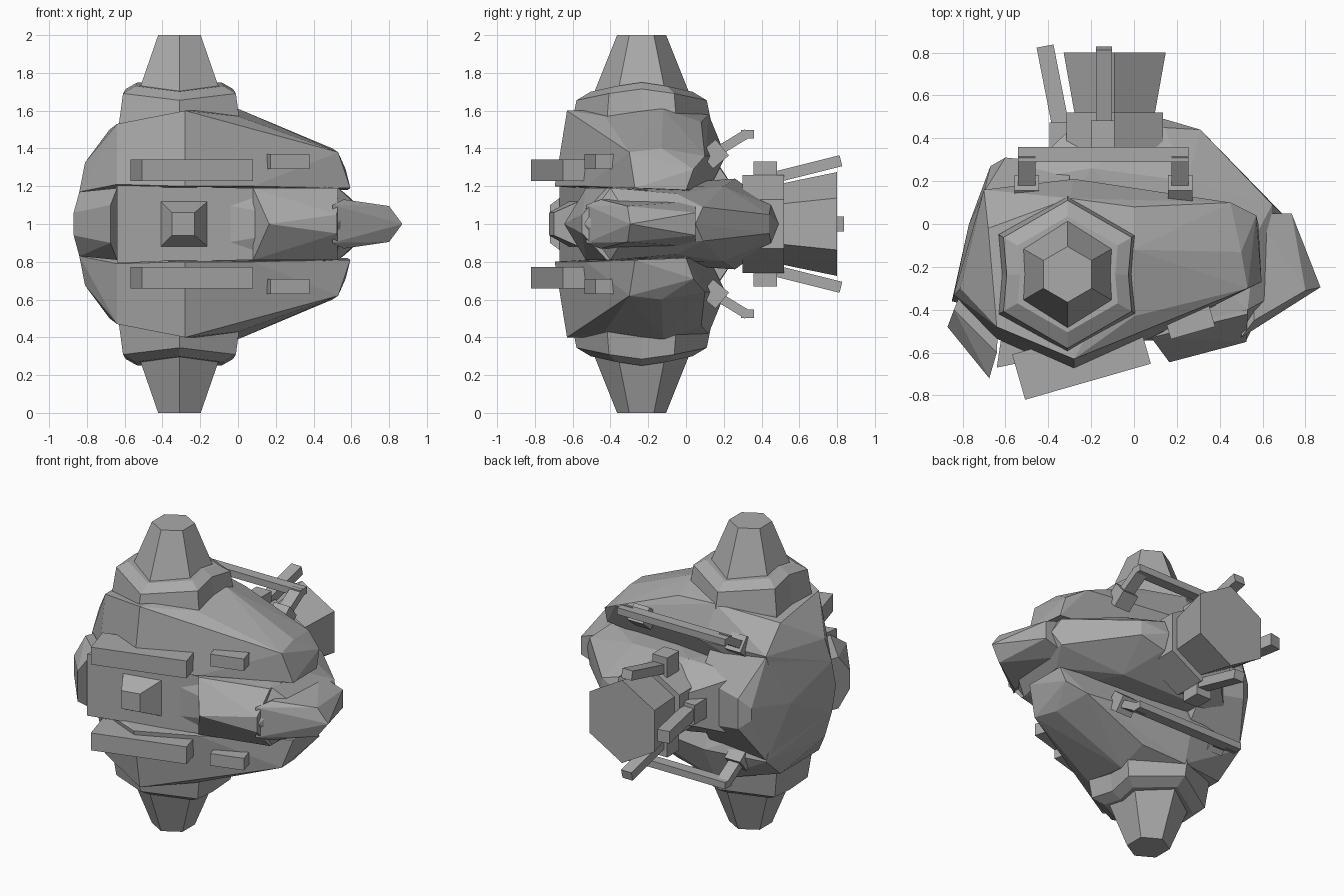
import bpy, bmesh, math
from mathutils import Vector, Matrix

if "Cube" in bpy.data.objects:
    bpy.data.objects.remove(bpy.data.objects["Cube"])

grey = bpy.data.materials.new("plain grey")
grey.diffuse_color = (0.4, 0.4, 0.4, 1)
grey.use_nodes = True
grey.node_tree.nodes["Principled BSDF"].inputs["Base Color"].default_value = grey.diffuse_color


def finish(name, bm, mirror=False):
    """All parts are modelled relative to the mid plane, one unit up."""
    bmesh.ops.recalc_face_normals(bm, faces=bm.faces)
    me = bpy.data.meshes.new(name)
    bm.to_mesh(me)
    bm.free()
    me.materials.append(grey)
    ob = bpy.data.objects.new(name, me)
    ob.location.z = 1
    bpy.context.collection.objects.link(ob)
    if mirror:
        m = ob.modifiers.new("mirror", 'MIRROR')
        m.use_axis = (False, False, True)
        m.use_mirror_merge = False
    return ob


def hull(name, pts, mirror=False, both=False):
    """Convex faceted solid; both adds the points reflected below."""
    pts = list(pts)
    if both:
        pts += [(x, y, -z) for x, y, z in pts if z]
    bm = bmesh.new()
    for p in pts:
        bm.verts.new(p)
    out = bmesh.ops.convex_hull(bm, input=bm.verts[:])
    junk = {e for e in out["geom_interior"] + out["geom_unused"]
            if isinstance(e, bmesh.types.BMVert)}
    bmesh.ops.delete(bm, geom=list(junk), context='VERTS')
    bmesh.ops.dissolve_limit(bm, angle_limit=0.06, verts=bm.verts[:], edges=bm.edges[:])
    return finish(name, bm, mirror)


def loft(name, rings, mirror=False):
    bm = bmesh.new()
    rows = [[bm.verts.new(p) for p in r] for r in rings]
    n = len(rows[0])
    for a, b in zip(rows, rows[1:]):
        for i in range(n):
            j = (i + 1) % n
            bm.faces.new((a[i], a[j], b[j], b[i]))
    bm.faces.new(rows[0])
    bm.faces.new(rows[-1])
    return finish(name, bm, mirror)


def box(name, centre, size, rot=(0, 0, 0), mirror=False):
    bm = bmesh.new()
    bmesh.ops.create_cube(bm, size=1)
    mat = Matrix.Translation(centre)
    for axis, a in zip("XYZ", rot):
        mat = mat @ Matrix.Rotation(math.radians(a), 4, axis)
    bmesh.ops.transform(bm, matrix=mat @ Matrix.Diagonal((*size, 1)), verts=bm.verts)
    return finish(name, bm, mirror)


def bar(name, a, b, w, h, mirror=False):
    """Square bar from a to b."""
    a, b = Vector(a), Vector(b)
    d = b - a
    bm = bmesh.new()
    bmesh.ops.create_cube(bm, size=1)
    side = d.cross(Vector((0, 0, 1))).normalized()
    up = side.cross(d).normalized()
    rot = Matrix((side, d.normalized(), up)).transposed().to_4x4()
    mat = Matrix.Translation((a + b) / 2) @ rot @ Matrix.Diagonal((w, d.length, h, 1))
    bmesh.ops.transform(bm, matrix=mat, verts=bm.verts)
    return finish(name, bm, mirror)


def hex_z(r, z):
    return [(-0.31 + r * math.sin(k * math.pi / 3),
             -0.235 + r * math.cos(k * math.pi / 3), z) for k in range(6)]


def hex_y(r, y):
    return [(-0.09 + r * math.sin(k * math.pi / 3), y,
             r * math.cos(k * math.pi / 3)) for k in range(6)]


def collar_ring(r, z, lift):
    """Six-sided ring with raised middles on the left and right sides."""
    pts = hex_z(r, z)
    out = []
    for i, (x, y, h) in enumerate(pts):
        out.append((x, y, h + (0 if i in (0, 3) else lift * 0.6)))
        if i in (1, 4):
            out.append((-0.31 + (x + 0.31) * 0.95, -0.235, h + lift))
    return out


# Tapered spires and their collars, above and below
loft("spire", [hex_z(0.265, 0.62), hex_z(0.25, 0.70), hex_z(0.13, 1.0)], True)
loft("collar", [collar_ring(0.38, 0.40, 0), collar_ring(0.37, 0.53, 0),
                collar_ring(0.345, 0.655, 0.06), collar_ring(0.27, 0.70, 0.05)], True)

# Armoured shells, above and below
hull("shell", [
    (-0.28, -0.695, 0.20), (0.08, -0.53, 0.20), (0.595, -0.27, 0.19), (0.58, 0.0, 0.18),
    (-0.28, 0.12, 0.18), (-0.72, 0.10, 0.15), (-0.84, -0.33, 0.17), (-0.64, -0.535, 0.21),
    (-0.70, 0.16, 0.35), (-0.28, 0.21, 0.36), (0.45, 0.10, 0.36), (0.57, 0.04, 0.29),
    (0.53, -0.30, 0.38), (0.50, -0.13, 0.40), (-0.28, -0.63, 0.60), (-0.64, -0.48, 0.53),
    (-0.81, -0.30, 0.325), (-0.68, -0.02, 0.50), (-0.30, 0.12, 0.58), (0.0, 0.08, 0.54),
    (0.0, -0.43, 0.57), (0.0, -0.12, 0.61)], True)

# Middle belt and rounded left flank
hull("belt", [
    (-0.60, -0.55, 0.19), (0.08, -0.50, 0.19), (0.53, -0.40, 0.19), (0.57, -0.05, 0.16),
    (0.25, 0.20, 0.20), (-0.20, 0.26, 0.24), (-0.55, 0.20, 0.20), (0.14, 0.49, 0),
    (0.14, 0.45, 0.10), (0.31, 0.44, 0.05), (0.645, 0.09, 0.09), (0.69, 0.05, 0),
    (-0.30, 0.44, 0.10), (0.62, -0.35, 0.11), (0.525, -0.54, 0)], both=True)
hull("left_flank", [
    (-0.85, -0.36, 0), (-0.77, 0.0, 0), (-0.67, 0.27, 0.04), (-0.60, 0.31, 0.10),
    (-0.70, 0.15, 0.35), (-0.81, -0.30, 0.325), (-0.84, -0.33, 0.17), (-0.30, 0.28, 0.15),
    (-0.30, 0.15, 0.34), (-0.50, -0.45, 0.20)], both=True)
hull("left_cheek", [
    (-0.87, -0.48, 0.06), (-0.84, -0.40, 0.17), (-0.675, -0.72, 0.10), (-0.64, -0.60, 0.19),
    (-0.63, -0.40, 0.19), (-0.80, -0.30, 0.17)], both=True)

# Pointed nose on the right
hull("nose", [
    (0.165, -0.645, 0), (0.525, -0.55, 0.05), (0.08, -0.53, 0.19), (0.53, -0.42, 0.19),
    (0.53, -0.20, 0.18), (0.08, -0.20, 0.19)], both=True)
hull("nose_tip", [
    (0.50, -0.53, 0.10), (0.56, -0.45, 0.13), (0.56, 0.05, 0.12), (0.735, 0.05, 0.06),
    (0.80, -0.31, 0.095), (0.87, -0.295, 0)], both=True)

# Recessed front plate with a raised hatch
hull("front_plate", [
    (-0.64, -0.67, 0.205), (0.08, -0.52, 0.19), (-0.60, -0.40, 0.205), (0.08, -0.30, 0.19)],
    both=True)
hull("hatch", [
    (-0.415, -0.61, 0.125), (-0.155, -0.555, 0.125),
    (-0.35, -0.725, 0.06), (-0.23, -0.70, 0.06)], both=True)

# Blocks on the front of the shells
box("long_block", (-0.245, -0.63, 0.285), (0.61, 0.22, 0.115), (0, 0, 16), True)
box("short_block", (0.26, -0.455, 0.33), (0.215, 0.11, 0.08), (0, 0, 16), True)

# Engine hub and flared nozzle
loft("engine_hub", [hex_y(0.26, 0.30), hex_y(0.26, 0.52)])
loft("nozzle", [hex_y(0.215, 0.51), hex_y(0.275, 0.80)])

# Rods beside the nozzle
box("rod_mount", (-0.145, 0.42, 0.265), (0.11, 0.125, 0.13), mirror=True)
bar("rod", (-0.14, 0.44, 0.24), (-0.14, 0.82, 0.335), 0.075, 0.06, True)
box("side_rod_mount", (-0.345, 0.41, 0), (0.10, 0.125, 0.13))
bar("side_rod", (-0.335, 0.42, 0), (-0.415, 0.83, 0), 0.08, 0.08)

# Rear handrails with their feet
for x in (-0.50, 0.215):
    box("handrail_foot", (x, 0.15, 0.37), (0.115, 0.11, 0.11), (40, 0, 0), True)
    bar("handrail_leg", (x, 0.12, 0.355), (x, 0.325, 0.48), 0.08, 0.05, True)
bar("handrail", (-0.54, 0.325, 0.475), (0.255, 0.325, 0.475), 0.07, 0.045, True)
